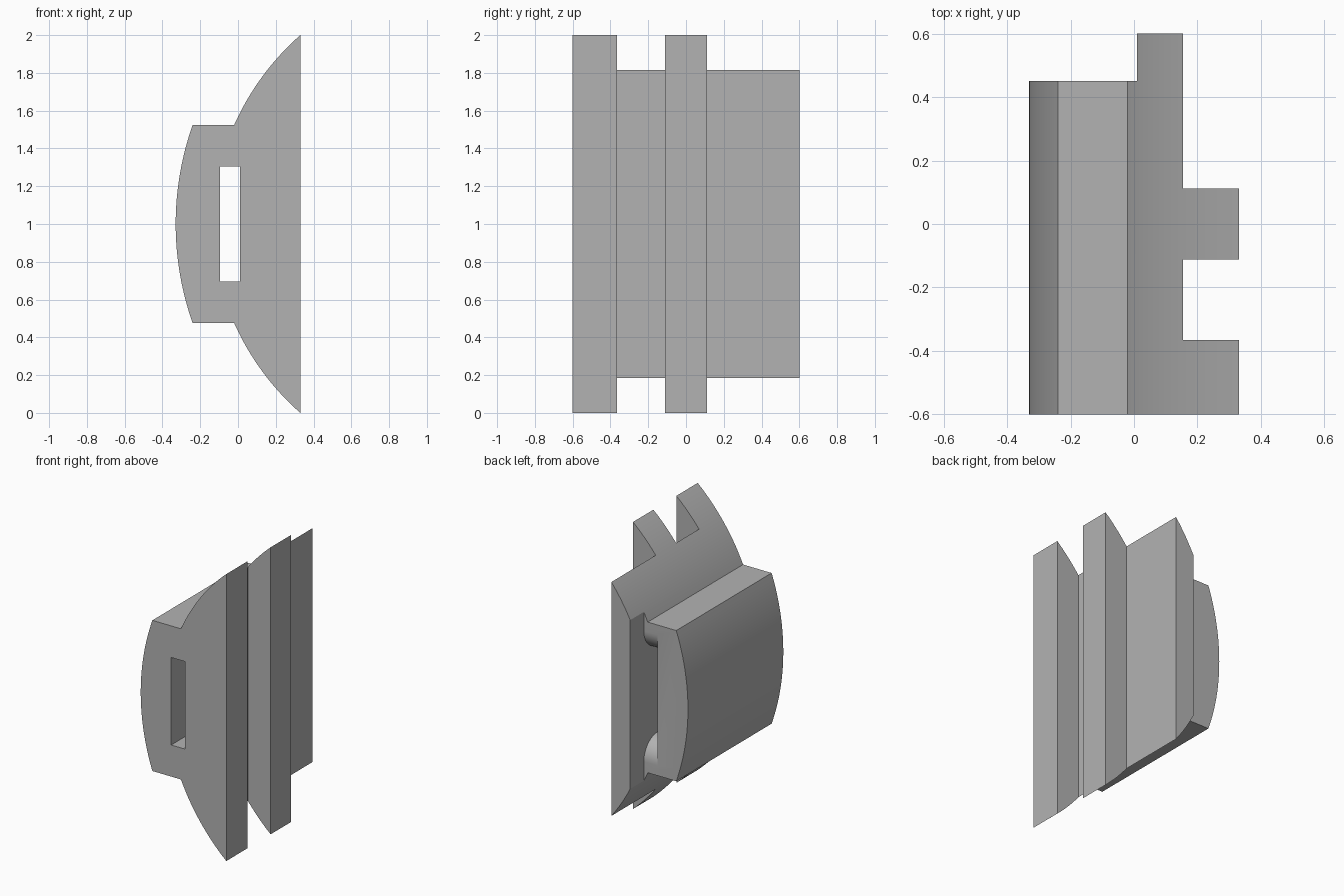
import bpy, bmesh, math
from mathutils import Vector

default = bpy.data.objects.get("Cube")
if default:
    bpy.data.objects.remove(default, do_unlink=True)

grey = bpy.data.materials.new("plain_grey")
grey.use_nodes = True
colour = (0.45, 0.45, 0.45, 1)
grey.diffuse_color = colour
grey.node_tree.nodes["Principled BSDF"].inputs["Base Color"].default_value = colour


def arc(a, b, c, steps):
    """Points on the circle from a through b to c."""
    a, b, c = Vector(a), Vector(b), Vector(c)
    u, v = b - a, c - a
    d = 2 * (u.x * v.y - u.y * v.x)
    centre = a + Vector((v.y * u.dot(u) - u.y * v.dot(v),
                         u.x * v.dot(v) - v.x * u.dot(u))) / d
    start = a - centre
    sweep = start.angle_signed(c - centre)  # clockwise positive
    out = []
    for i in range(steps + 1):
        t = -sweep * i / steps
        out.append((centre.x + start.x * math.cos(t) - start.y * math.sin(t),
                    centre.y + start.x * math.sin(t) + start.y * math.cos(t)))
    return out


def prism(name, points, place, depth):
    """Extrude a flat outline; place maps 2D points into space."""
    bm = bmesh.new()
    face = bm.faces.new([bm.verts.new(place(*p)) for p in points])
    new = bmesh.ops.extrude_face_region(bm, geom=[face])["geom"]
    bmesh.ops.translate(bm, vec=depth, verts=[g for g in new if isinstance(g, bmesh.types.BMVert)])
    bmesh.ops.recalc_face_normals(bm, faces=bm.faces)
    mesh = bpy.data.meshes.new(name)
    bm.to_mesh(mesh)
    bm.free()
    mesh.materials.append(grey)
    obj = bpy.data.objects.new(name, mesh)
    bpy.context.collection.objects.link(obj)
    return obj


def block(name, x0, x1, y0, y1, z0=-1, z1=3):
    return prism(name, [(x0, y0), (x1, y0), (x1, y1), (x0, y1)],
                 lambda x, y: (x, y, z0), (0, 0, z1 - z0))


def mirrored(points):
    return [(p, 2 - z) for p, z in reversed(points)]


# Body outline: flat back, curved wings, bowed handle
wing = arc((0.33, 2), (0.155, 1.815), (-0.02, 1.525), 24)
bow = arc((-0.24, 1.525), (-0.33, 1), (-0.24, 0.475), 32)
body = prism("latch_body", wing + bow + mirrored(wing),
             lambda x, z: (x, -0.6, z), (0, 1.2, 0))

# Slot through the handle, rounded outwards at its rear mouth
r = 0.15
flare = [(0.45 - r + r * math.sin(t), 1.305 + r * (1 - math.cos(t)))
         for t in (math.pi / 2 * i / 12 for i in range(13))]
half = [(-0.7, 1.305)] + flare + [(0.5, 1.305 + r)]
slot = prism("slot_cutter", half + mirrored(half),
             lambda y, z: (-0.095, y, z), (0.105, 0, 0))

cutters = [
    slot,
    block("rear_step_cutter", -1, 0.01, 0.45, 1),
    block("narrow_groove_cutter", 0.155, 1, -0.365, -0.112),
    block("wide_groove_cutter", 0.155, 1, 0.112, 1),
]

bpy.ops.object.select_all(action="DESELECT")
bpy.context.view_layer.objects.active = body
body.select_set(True)
for cutter in cutters:
    cutter.hide_render = True
    mod = body.modifiers.new(cutter.name, "BOOLEAN")
    mod.operation = "DIFFERENCE"
    mod.solver = "EXACT"
    mod.object = cutter
    bpy.ops.object.modifier_apply(modifier=mod.name)
    bpy.data.objects.remove(cutter, do_unlink=True)

bpy.ops.object.shade_smooth_by_angle(angle=math.radians(25))
